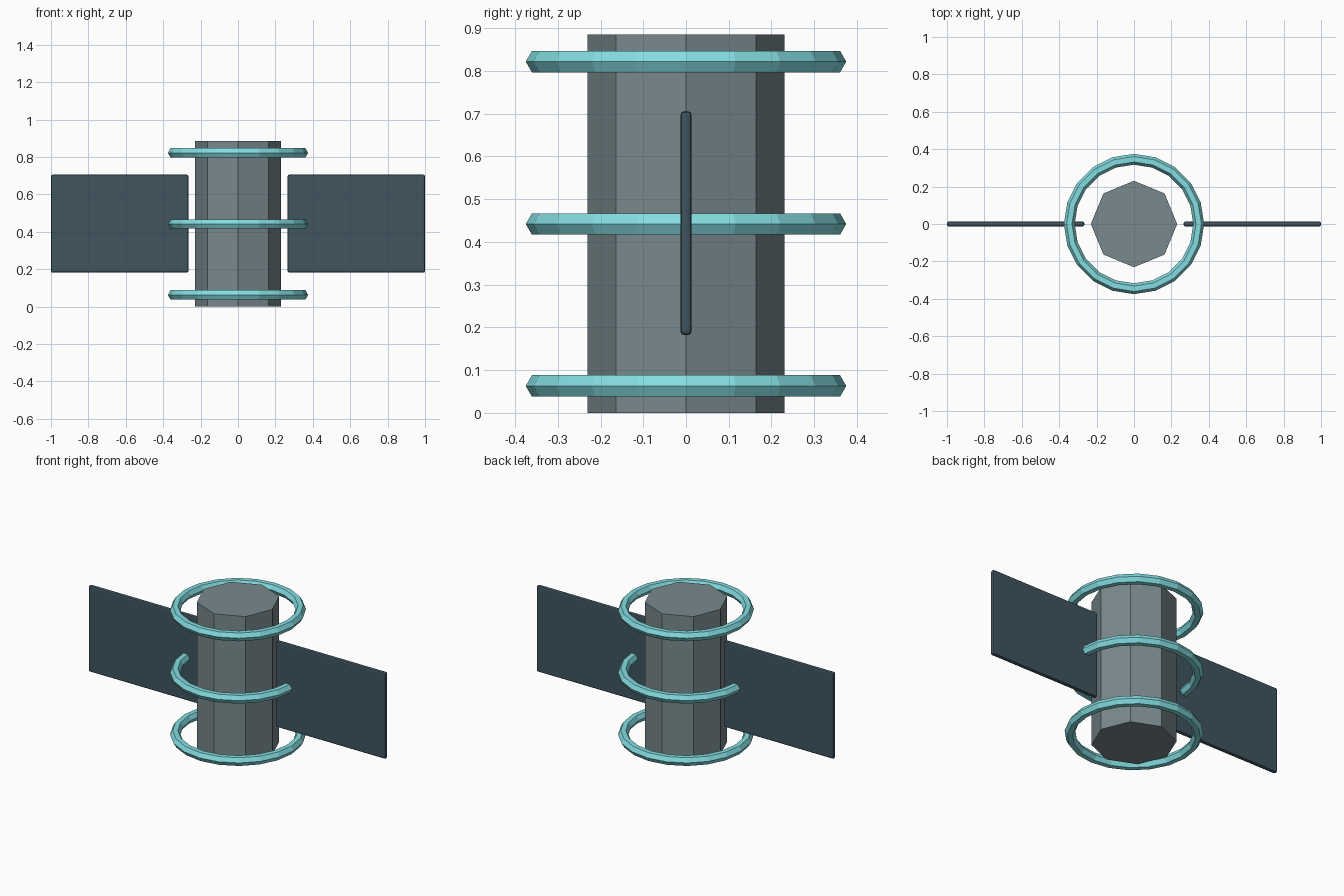
import bpy
import math

cube = bpy.data.objects.get("Cube")
if cube:
    bpy.data.objects.remove(cube, do_unlink=True)


def material(name, colour):
    mat = bpy.data.materials.new(name)
    mat.use_nodes = True
    mat.diffuse_color = (*colour, 1)
    mat.node_tree.nodes["Principled BSDF"].inputs["Base Color"].default_value = (*colour, 1)
    return mat


def finish(name, mat):
    obj = bpy.context.object
    obj.name = name
    obj.data.materials.append(mat)
    return obj


grey = material("hull grey", (0.19, 0.25, 0.27))
slate = material("panel slate", (0.05, 0.09, 0.115))
cyan = material("ring cyan", (0.23, 0.72, 0.75))

# Octagonal body with a corner on each axis
HEIGHT = 0.885
bpy.ops.mesh.primitive_cylinder_add(vertices=8, radius=0.231, depth=HEIGHT,
                                    location=(0, 0, HEIGHT / 2))
finish("body", grey)

# Three hoops with a hexagonal section
for name, z in (("lower_ring", 0.063), ("middle_ring", 0.442), ("upper_ring", 0.822)):
    bpy.ops.mesh.primitive_torus_add(major_segments=20, minor_segments=6,
                                     major_radius=0.346, minor_radius=0.029,
                                     location=(0, 0, z))
    finish(name, cyan)

# Thin side panels with softened edges
for name, side in (("left_panel", 1), ("right_panel", -1)):
    bpy.ops.mesh.primitive_cube_add(size=1, location=(side * 0.6325, 0, 0.444))
    panel = finish(name, slate)
    panel.scale = (0.735, 0.026, 0.524)
    bpy.ops.object.transform_apply(location=False, rotation=False, scale=True)
    bevel = panel.modifiers.new("soft edges", "BEVEL")
    bevel.width = 0.009
    bevel.segments = 2
